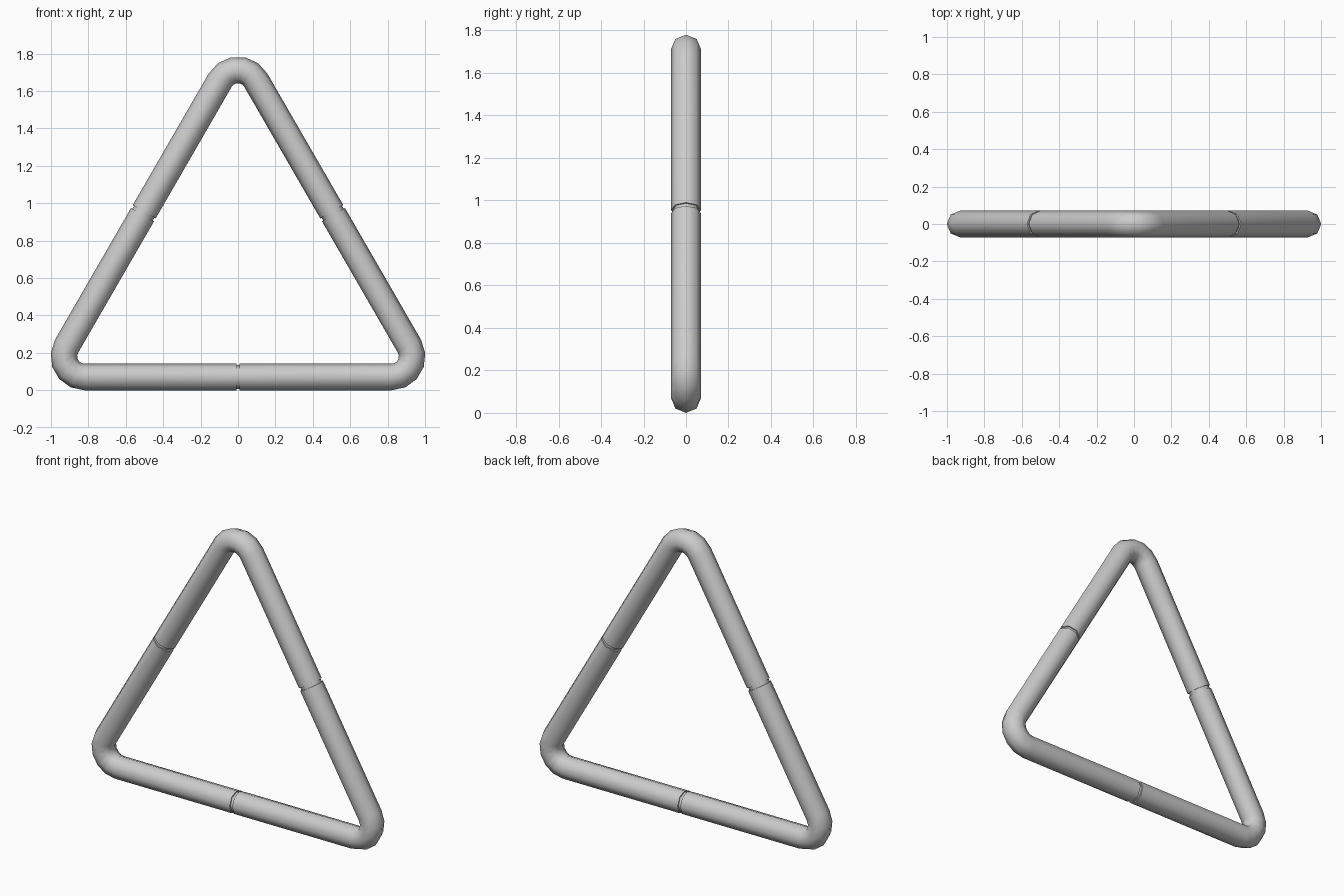
import bpy, bmesh
from math import pi, cos, sin, radians, tan
from mathutils import Vector

if "Cube" in bpy.data.objects:
    bpy.data.objects.remove(bpy.data.objects["Cube"])

TUBE = 0.071      # tube radius
CORE = 0.063      # radius inside the joint grooves
GAP = 0.009       # half width of a groove
INR = 0.584       # centre of triangle to middle of each side
BEND = 0.11       # centreline radius of the corners
SIDES, STEPS = 8, 5
CENTRE = Vector((0, 0, TUBE + INR))


def radial(angle):
    return Vector((cos(angle), 0, sin(angle)))


# Stations along the loop: (position, outward direction, radius)
stations = []
for k in range(3):
    a0 = radians(30 + 120 * k)                    # side before the corner
    a1 = a0 + radians(120)                        # side after the corner
    corner = CENTRE + radial(a0 + radians(60)) * 2 * (INR - BEND)
    n0, n1 = radial(a0), radial(a1)
    t0, t1 = radial(a0 + pi / 2), radial(a1 + pi / 2)
    m0, m1 = CENTRE + n0 * INR, CENTRE + n1 * INR
    stations += [(m0 + t0 * GAP, n0, CORE), (m0 + t0 * GAP, n0, TUBE)]
    for i in range(STEPS + 1):
        n = radial(a0 + radians(120) * i / STEPS)
        stations.append((corner + n * BEND, n, TUBE))
    stations += [(m1 - t1 * GAP, n1, TUBE), (m1 - t1 * GAP, n1, CORE)]

# Closed tube with three grooved joints
bm = bmesh.new()
rings = []
for p, n, r in stations:
    rings.append([bm.verts.new(p + n * (r * cos(2 * pi * j / SIDES))
                               + Vector((0, r * sin(2 * pi * j / SIDES), 0)))
                  for j in range(SIDES)])
for i, a in enumerate(rings):
    b = rings[(i + 1) % len(rings)]
    for j in range(SIDES):
        k = (j + 1) % SIDES
        bm.faces.new((a[j], a[k], b[k], b[j]))
bmesh.ops.recalc_face_normals(bm, faces=bm.faces)
mesh = bpy.data.meshes.new("triangle_ring")
bm.to_mesh(mesh)
bm.free()
ring = bpy.data.objects.new("triangle_ring", mesh)
bpy.context.collection.objects.link(ring)
bpy.context.view_layer.objects.active = ring
ring.select_set(True)
bpy.ops.object.shade_smooth_by_angle(angle=radians(60))
